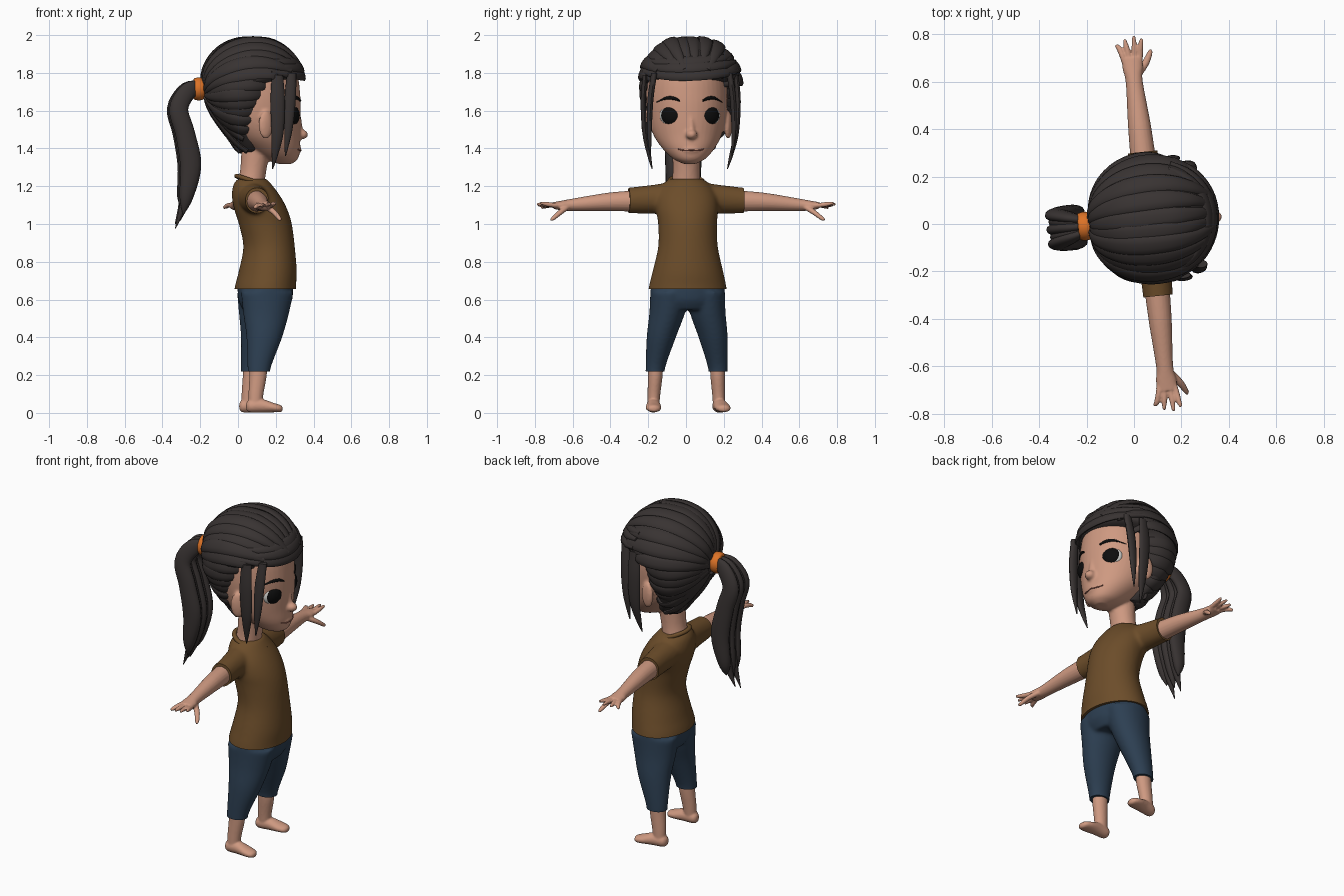
import bpy, bmesh, math
from mathutils import Vector, Matrix
from mathutils.bvhtree import BVHTree

if bpy.data.objects.get("Cube"):
    bpy.data.objects.remove(bpy.data.objects["Cube"])

X, Y, Z = Vector((1, 0, 0)), Vector((0, 1, 0)), Vector((0, 0, 1))
# The figure is shaped facing +x, then turned slightly about its own axis
POSE = Matrix.Translation((0.065, 0, 0)) @ Matrix.Rotation(math.radians(6.1), 4, 'Z')


def material(name, col):
    m = bpy.data.materials.new(name)
    m.use_nodes = True
    m.diffuse_color = (*col, 1)
    bsdf = m.node_tree.nodes["Principled BSDF"]
    bsdf.inputs["Base Color"].default_value = (*col, 1)
    bsdf.inputs["Roughness"].default_value = 0.8
    return m


SKIN = material("skin", (0.62, 0.32, 0.22))
HAIR = material("dark_hair", (0.040, 0.033, 0.032))
SHIRT = material("brown_cloth", (0.150, 0.074, 0.023))
DENIM = material("blue_denim", (0.026, 0.050, 0.085))
ORANGE = material("orange_elastic", (0.72, 0.17, 0.02))
WHITE = material("eye_white", (0.65, 0.65, 0.62))
BLACK = material("black", (0.004, 0.004, 0.004))
LIP = material("lip_line", (0.30, 0.11, 0.08))


def spline(pts, sub):
    """Smooth resampling of points that carry position and radii."""
    p = [pts[0]] + list(pts) + [pts[-1]]
    out = []
    for i in range(1, len(p) - 2):
        for k in range(sub):
            t = k / sub
            out.append([0.5 * (2 * b + (c - a) * t + (2 * a - 5 * b + 4 * c - d) * t * t
                               + (3 * b - a - 3 * c + d) * t ** 3)
                        for a, b, c, d in zip(*p[i - 1:i + 3])])
    return out + [list(pts[-1])]


def tube(bm, pts, axes=None, hint=None, n=20, sub=5):
    """Loft of ellipses (x, y, z, a, b); axes are fixed or follow the path."""
    rows = spline(pts, sub)
    cs = [Vector(r[:3]) for r in rows]
    rings = []
    for i, r in enumerate(rows):
        if axes:
            A, B = axes
        else:
            T = (cs[min(i + 1, len(cs) - 1)] - cs[max(i - 1, 0)]).normalized()
            A = T.cross(hint(cs[i])).normalized()
            B = A.cross(T)
        a, b = max(r[3], 0.001), max(r[4], 0.001)
        rings.append([bm.verts.new(cs[i] + A * a * math.cos(q) + B * b * math.sin(q))
                      for q in (2 * math.pi * k / n for k in range(n))])
    for r0, r1 in zip(rings, rings[1:]):
        for k in range(n):
            bm.faces.new((r0[k], r0[(k + 1) % n], r1[(k + 1) % n], r1[k]))
    bm.faces.new(rings[0])
    bm.faces.new(rings[-1])


def ball(bm, loc, radii, turn=0):
    m = Matrix.Translation(loc) @ Matrix.Rotation(turn, 4, 'Z') @ Matrix.Diagonal((*radii, 1))
    bmesh.ops.create_uvsphere(bm, u_segments=24, v_segments=16, radius=1, matrix=m)


def make(name, bm, mat, voxel=0, smooth=4, cuts=()):
    """Turn a bmesh into an object; voxel fuses its pieces, cuts trim open ends."""
    bmesh.ops.recalc_face_normals(bm, faces=bm.faces)
    me = bpy.data.meshes.new(name)
    bm.to_mesh(me)
    ob = bpy.data.objects.new(name, me)
    bpy.context.collection.objects.link(ob)
    if voxel:
        mod = ob.modifiers.new("fuse", 'REMESH')
        mod.mode, mod.voxel_size = 'VOXEL', voxel
        mod = ob.modifiers.new("soften", 'SMOOTH')
        mod.factor, mod.iterations = 0.5, smooth
        deps = bpy.context.evaluated_depsgraph_get()
        me = bpy.data.meshes.new_from_object(ob.evaluated_get(deps))
        ob.modifiers.clear()
        ob.data = me
    bm = bmesh.new()
    bm.from_mesh(me)
    for co, no in cuts:
        g = bm.verts[:] + bm.edges[:] + bm.faces[:]
        bmesh.ops.bisect_plane(bm, geom=g, plane_co=co, plane_no=no, clear_outer=True)
        bmesh.ops.holes_fill(bm, edges=[e for e in bm.edges if e.is_boundary], sides=0)
    tree = BVHTree.FromBMesh(bm)
    bm.transform(POSE)
    bm.to_mesh(me)
    bm.free()
    me.materials.clear()
    me.materials.append(mat)
    me.polygons.foreach_set("use_smooth", [True] * len(me.polygons))
    me.set_sharp_from_angle(angle=math.radians(50))
    return tree


# Shirt: torso and sleeves fused, trimmed at the hem and cuffs
bm = bmesh.new()
torso = [(.08, .58, .215, .167), (.08, .66, .207, .162), (.093, .75, .187, .153), (.10, .88, .158, .136),
         (.08, 1.0, .156, .140), (.055, 1.08, .165, .140), (.03, 1.15, .16, .127),
         (.012, 1.21, .125, .10), (.01, 1.24, .085, .075)]
tube(bm, [(u, 0, z, a, b) for u, z, a, b in torso], (Y, X), n=40)
for s in (1, -1):
    tube(bm, [(.005, s * .05, 1.14, .085, .085), (.005, s * .2, 1.13, .068, .075),
              (.003, s * .35, 1.122, .062, .066)], (X, Z))
make("shirt", bm, SHIRT, .011, 5, [((0, 0, .655), -Z), ((0, .305, 0), Y), ((0, -.305, 0), -Y)])

# Collar
bm = bmesh.new()
ring = [(.02 + .092 * math.cos(q), .088 * math.sin(q), 1.222 - .032 * math.cos(q), .013, .012)
        for q in (math.tau * k / 16 for k in range(17))]
tube(bm, ring, hint=lambda p: Z, n=10, sub=3)
make("collar", bm, SHIRT)

# Trousers
bm = bmesh.new()
for s in (1, -1):
    tube(bm, [(.028, s * .167, .16, .05, .059), (.03, s * .166, .24, .052, .062), (.06, s * .138, .4, .077, .095),
              (.073, s * .108, .53, .094, .122), (.08, s * .098, .64, .1, .14)], (Y, X), n=28)
tube(bm, [(.077, 0, .545, .165, .115), (.08, 0, .6, .195, .142), (.08, 0, .68, .195, .147)], (Y, X), n=36)
make("trousers", bm, DENIM, .01, 6, [((0, 0, .22), -Z)])

for s, side in ((1, "left"), (-1, "right")):
    # Lower leg and foot
    bm = bmesh.new()
    tube(bm, [(.026, s * .165, .28, .04, .047), (.024, s * .166, .2, .039, .046),
              (.012, s * .172, .1, .034, .04), (.008, s * .175, .035, .032, .036)], (Y, X))
    tube(bm, [(-.04, s * .172, .035, .012, .016), (-.022, s * .174, .036, .032, .033),
              (.04, s * .178, .038, .037, .036), (.105, s * .184, .028, .042, .025),
              (.14, s * .186, .023, .032, .019), (.152, s * .186, .022, .012, .01)], (Y, Z))
    make(side + "_foot", bm, SKIN, .006, 3)

    # Arm, palm and fingers
    bm = bmesh.new()
    tube(bm, [(.003, s * .26, 1.122, .054, .057), (.002, s * .42, 1.117, .048, .048),
              (0, s * .6, 1.102, .036, .033), (0, s * .66, 1.098, .043, .026),
              (.002, s * .705, 1.098, .043, .018)], (X, Z))
    fingers = [(-.036, -.062, .762, 1.085), (-.012, -.022, .785, 1.098), (.014, .018, .795, 1.106),
               (.036, .05, .78, 1.112)]
    for u0, u1, v, z in fingers:
        tube(bm, [(u0 * .8, s * .67, 1.098, .013, .013), (u0, s * .71, 1.1, .013, .013),
                  ((u0 + u1) / 2, s * .75, (z + 1.1) / 2, .012, .012), (u1, s * v, z, .007, .007)],
             hint=lambda p: Z, n=10)
    tube(bm, [(.02, s * .635, 1.09, .018, .016), (.055, s * .675, 1.062, .016, .014),
              (.078, s * .715, 1.03, .012, .011), (.083, s * .73, 1.02, .006, .006)], hint=lambda p: Z, n=10)
    make(side + "_arm", bm, SKIN, .005, 3)

# Neck and head with nose and ears
bm = bmesh.new()
tube(bm, [(-.002, 0, 1.16, .085, .08), (.005, 0, 1.22, .076, .072), (.018, 0, 1.3, .072, .07),
          (.035, 0, 1.45, .08, .08)], (Y, X), n=28)
skull = [(.185, 1.318, .03, .035), (.163, 1.345, .085, .09), (.125, 1.40, .138, .14), (.08, 1.47, .18, .184),
         (.05, 1.56, .205, .217), (.04, 1.68, .215, .225), (.03, 1.80, .2, .215), (.02, 1.9, .14, .15),
         (.02, 1.95, .05, .05)]
tube(bm, [(u, 0, z, a, b) for u, z, a, b in skull], (Y, X), n=44)
ball(bm, (.273, 0, 1.474), (.034, .03, .026))
tube(bm, [(.262, 0, 1.48, .02, .022), (.25, 0, 1.58, .012, .018)], (Y, X), n=12)
ball(bm, (.252, 0, 1.393), (.02, .045, .02))
for s in (1, -1):
    ball(bm, (.06, s * .218, 1.525), (.042, .02, .075), -s * .35)
face = make("head", bm, SKIN, .008, 4)


def on_face(v, z, out=0.0):
    return face.ray_cast(Vector((1, v, z)), -X)[0] + X * out


# Eyes and brows
for s, side in ((1, "left"), (-1, "right")):
    turn = s * math.radians(28)
    front = Vector((math.cos(turn), math.sin(turn), 0))
    c = on_face(s * .113, 1.575) - front * .022
    for part, mat, out, r in (("eye", WHITE, 0, (.031, .063, .055)), ("pupil", BLACK, .006, (.031, .054, .05))):
        bm = bmesh.new()
        ball(bm, c + front * out, r, turn)
        make(f"{side}_{part}", bm, mat)
    bm = bmesh.new()
    brow = [(.06, 1.652, .005), (.09, 1.665, .009), (.13, 1.666, .008), (.175, 1.645, .002)]
    tube(bm, [(*on_face(s * v, z), .008, r) for v, z, r in brow], (X, Z), n=8)
    make(side + "_brow", bm, BLACK)

# Mouth
bm = bmesh.new()
lips = ((-.068, 1.396), (-.035, 1.389), (0, 1.391), (.035, 1.389), (.068, 1.396))
tube(bm, [(*on_face(v, z), .004, .0035) for v, z in lips], (X, Z), n=8)
make("mouth", bm, LIP)

# Hair cap: full on top, set back behind the face below the fringe
bm = bmesh.new()
cap = [(.0, 1.38, .09, .06), (-.008, 1.42, .13, .078), (-.04, 1.5, .18, .1), (-.052, 1.6, .225, .152),
       (-.055, 1.7, .25, .185), (-.035, 1.745, .257, .21), (.012, 1.782, .262, .262), (.014, 1.85, .242, .243),
       (.014, 1.92, .19, .193), (.014, 1.968, .115, .12), (.014, 1.985, .03, .03)]
tube(bm, [(u, .022, z, a, b) for u, z, a, b in cap], (Y, X), n=48)
scalp = make("hair_cap", bm, HAIR)
MID = Vector((0, .022, 1.69))


def on_scalp(d, out=0.0):
    d = d.normalized()
    return scalp.ray_cast(MID, d)[0] + d * out


def radial(p):
    return (p - MID).normalized()


# Locks combed back from the hairline to the tie
bm = bmesh.new()
COUNT = 28
for i in range(COUNT):
    ang = math.tau * i / COUNT
    end = 1.5 + 1.22 * ((1 + math.cos(ang)) / 2) ** .9 - .12 * (i % 2)
    pts = []
    for k in range(8):
        t = k / 7
        s = .2 + (end - .2) * t
        q = ang + .3 * math.sin(s) * math.sin(ang / 2)
        d = Vector((-math.cos(s), math.sin(s) * math.sin(q), math.sin(s) * math.cos(q)))
        w = .012 + .03 * math.sin(min(s, 2.6)) * (1 - .7 * t ** 5)
        pts.append((*on_scalp(d, .004 * (i % 3) - .004), w, .013))
    tube(bm, pts, hint=radial, n=10, sub=4)
# Fringe swept across the forehead
for h, lift in ((.085, .004), (.125, .003), (.165, 0)):
    pts = []
    for k in range(7):
        t = k / 6
        q = -1.25 + 2.35 * t
        d = Vector((math.cos(q), math.sin(q), h * 3.6 + .22 * t * t * h * 8 + .12 * (1 - t) ** 3))
        pts.append((*on_scalp(d, lift), .012 + .022 * math.sin(math.pi * t), .013))
    tube(bm, pts, hint=radial, n=10, sub=4)
make("hair_locks", bm, HAIR)

# Long locks hanging in front of the ears
bm = bmesh.new()
for s in (1, -1):
    v = s * .25 + .012
    tube(bm, [(.12, v * .97, 1.79, .03, .012), (.12, v * 1.01, 1.65, .038, .014), (.12, v * .97, 1.48, .032, .014),
              (.108, v * .87, 1.36, .016, .01), (.098, v * .8, 1.29, .002, .002)], (X, Y), n=12)
    tube(bm, [(.2, v * .8, 1.8, .025, .016), (.19, v * .88, 1.66, .03, .016), (.18, v * .9, 1.5, .022, .013),
              (.165, v * .87, 1.36, .003, .003)], (X, Y), n=12)
make("side_locks", bm, HAIR)

# Hair tie
bm = bmesh.new()
tube(bm, [(u, .02, 1.715, r, r) for u, r in ((-.3, .045), (-.295, .056), (-.272, .061), (-.25, .056), (-.245, .045))],
     (Y, Z), n=24)
make("hair_tie", bm, ORANGE)

# Ponytail
bm = bmesh.new()
tail = [(-.26, 1.715, .04), (-.33, 1.705, .046), (-.385, 1.61, .05), (-.352, 1.48, .052),
        (-.322, 1.31, .056), (-.345, 1.14, .036)]
for i, (off, tip_u, tip_z) in enumerate(((-.06, -.36, 1.05), (-.032, -.40, .975), (0, -.37, 1.02),
                                         (.032, -.395, 1.0), (.06, -.35, 1.07))):
    spread = (.3, .7, 1, 1.1, 1.1, .95)
    pts = [(u, .02 + off * f, z, a * (1 - .25 * (i % 2)), .014 + .014 * f)
           for (u, z, a), f in zip(tail, spread)]
    tube(bm, pts + [(tip_u, .02 + off * .8, tip_z, .002, .002)], hint=lambda p: Y, n=14)
make("ponytail", bm, HAIR)
